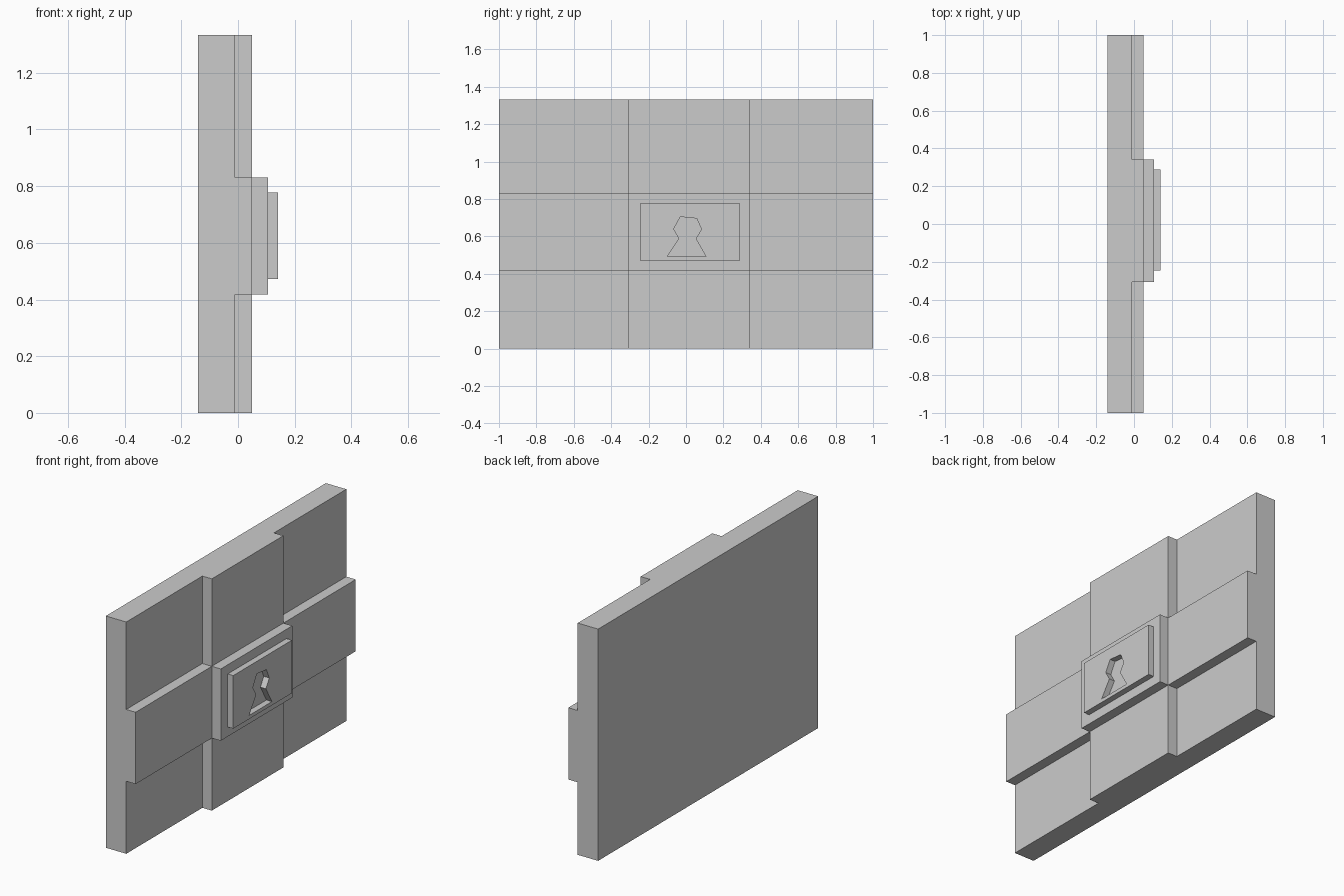
import bpy, bmesh
from mathutils import Vector

if "Cube" in bpy.data.objects:
    bpy.data.objects.remove(bpy.data.objects["Cube"])

X_BACK, X_SLAB, X_STRAP, X_BLOCK, X_PLATE = -0.141, -0.011, 0.049, 0.106, 0.141
Y0, Y1 = -0.308, 0.342      # vertical strap
Z0, Z1, H = 0.417, 0.83, 1.333  # horizontal strap, panel height


def finish(bm, name):
    bmesh.ops.recalc_face_normals(bm, faces=bm.faces[:])
    mesh = bpy.data.meshes.new(name)
    bm.to_mesh(mesh)
    bm.free()
    obj = bpy.data.objects.new(name, mesh)
    bpy.context.collection.objects.link(obj)
    return obj


def raise_faces(bm, faces, dx):
    ext = bmesh.ops.extrude_face_region(bm, geom=faces)["geom"]
    verts = [v for v in ext if isinstance(v, bmesh.types.BMVert)]
    bmesh.ops.translate(bm, verts=verts, vec=(dx, 0, 0))


def front_faces(bm, x, test):
    found = []
    for f in bm.faces:
        c = f.calc_center_median()
        if abs(c.x - x) < 1e-4 and abs(f.normal.x) > 0.9 and test(Y0 < c.y < Y1, Z0 < c.z < Z1):
            found.append(f)
    return found


# Panel: slab cut into a 3 x 3 grid, crossing straps and lock block raised from it
bm = bmesh.new()
bmesh.ops.create_cube(bm, size=1)
for v in bm.verts:
    v.co = Vector((X_SLAB if v.co.x > 0 else X_BACK, v.co.y * 2, (v.co.z + 0.5) * H))
for co, no in (((0, Y0, 0), (0, 1, 0)), ((0, Y1, 0), (0, 1, 0)),
               ((0, 0, Z0), (0, 0, 1)), ((0, 0, Z1), (0, 0, 1))):
    bmesh.ops.bisect_plane(bm, geom=bm.verts[:] + bm.edges[:] + bm.faces[:],
                           plane_co=co, plane_no=no)
bm.normal_update()
raise_faces(bm, front_faces(bm, X_SLAB, lambda a, b: a or b), X_STRAP - X_SLAB)
bm.normal_update()
raise_faces(bm, front_faces(bm, X_STRAP, lambda a, b: a and b), X_BLOCK - X_STRAP)
finish(bm, "strapped_panel")

# Lock plate with a keyhole cut through it
outer = [(-0.245, 0.472), (0.289, 0.472), (0.289, 0.777), (-0.245, 0.777)]
keyhole = [(-0.03, 0.705), (0.057, 0.696), (0.083, 0.638), (0.052, 0.588),
           (0.107, 0.493), (-0.1, 0.493), (-0.036, 0.588), (-0.066, 0.64)]
bm = bmesh.new()
edges = []
for loop in (outer, keyhole):
    vs = [bm.verts.new((X_BLOCK, y, z)) for y, z in loop]
    edges += [bm.edges.new((vs[i - 1], vs[i])) for i in range(len(vs))]
bmesh.ops.triangle_fill(bm, edges=edges, use_beauty=True, normal=(1, 0, 0))
raise_faces(bm, bm.faces[:], X_PLATE - X_BLOCK)
finish(bm, "lock_plate")
